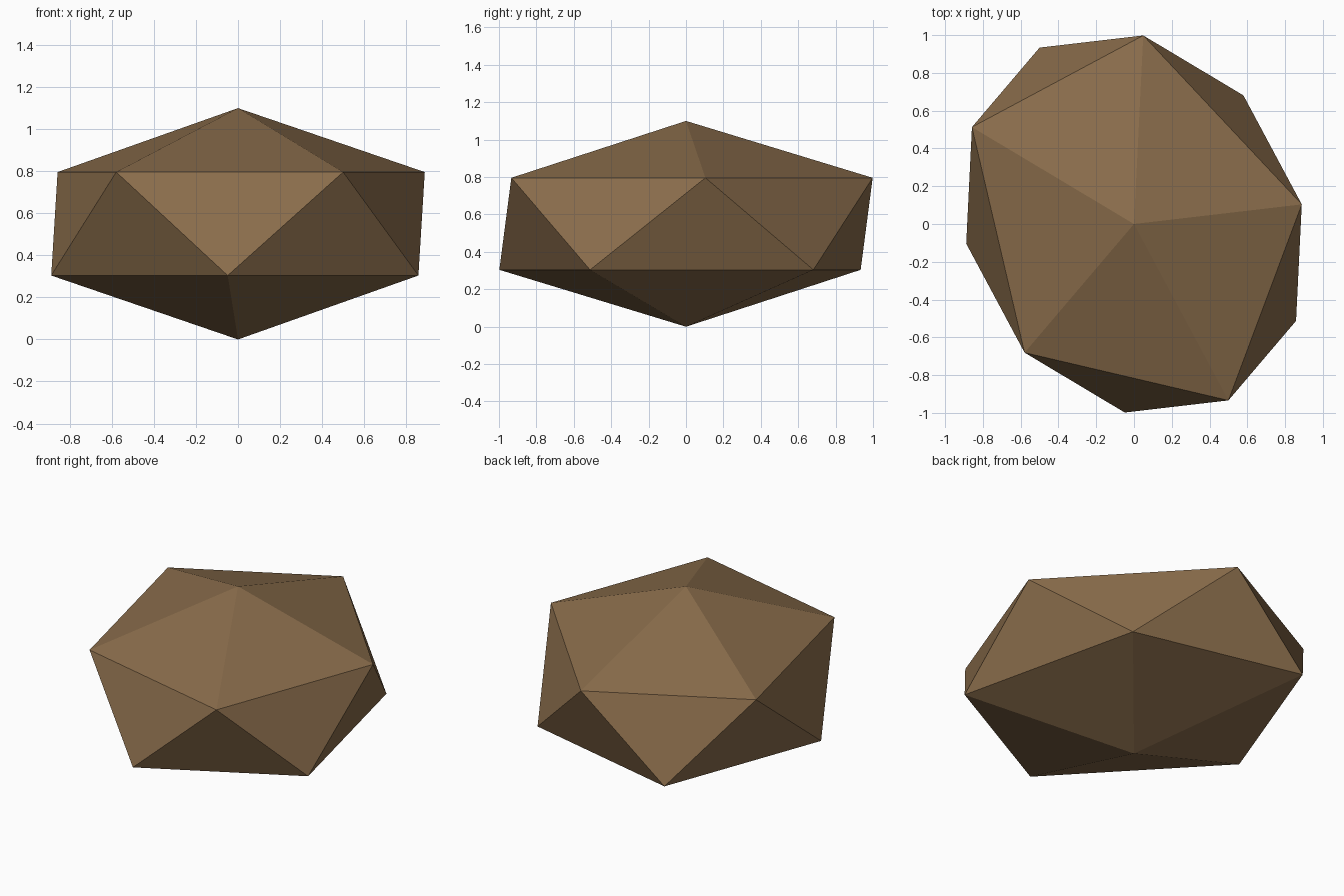
import bpy
from mathutils import Matrix

if "Cube" in bpy.data.objects:
    bpy.data.objects.remove(bpy.data.objects["Cube"])

# Flat-shaded boulder: an icosahedron, skewed and flattened
bpy.ops.mesh.primitive_ico_sphere_add(subdivisions=1, radius=1)
rock = bpy.context.object
rock.name = "rock"

# Skew the round plan into a slanted oval and flatten the height
ring = 0.8944
rock.data.transform(Matrix((
    (0.049 / ring, -0.918 / ring, 0, 0),
    (0.998 / ring, 0.215 / ring, 0, 0),
    (0, 0, 0.55, 0.55),
    (0, 0, 0, 1))))
for p in rock.data.polygons:
    p.use_smooth = False

# Brown stone
mat = bpy.data.materials.new("brown stone")
mat.diffuse_color = (0.25, 0.15, 0.07, 1)
mat.use_nodes = True
mat.node_tree.nodes["Principled BSDF"].inputs["Base Color"].default_value = mat.diffuse_color
rock.data.materials.append(mat)
